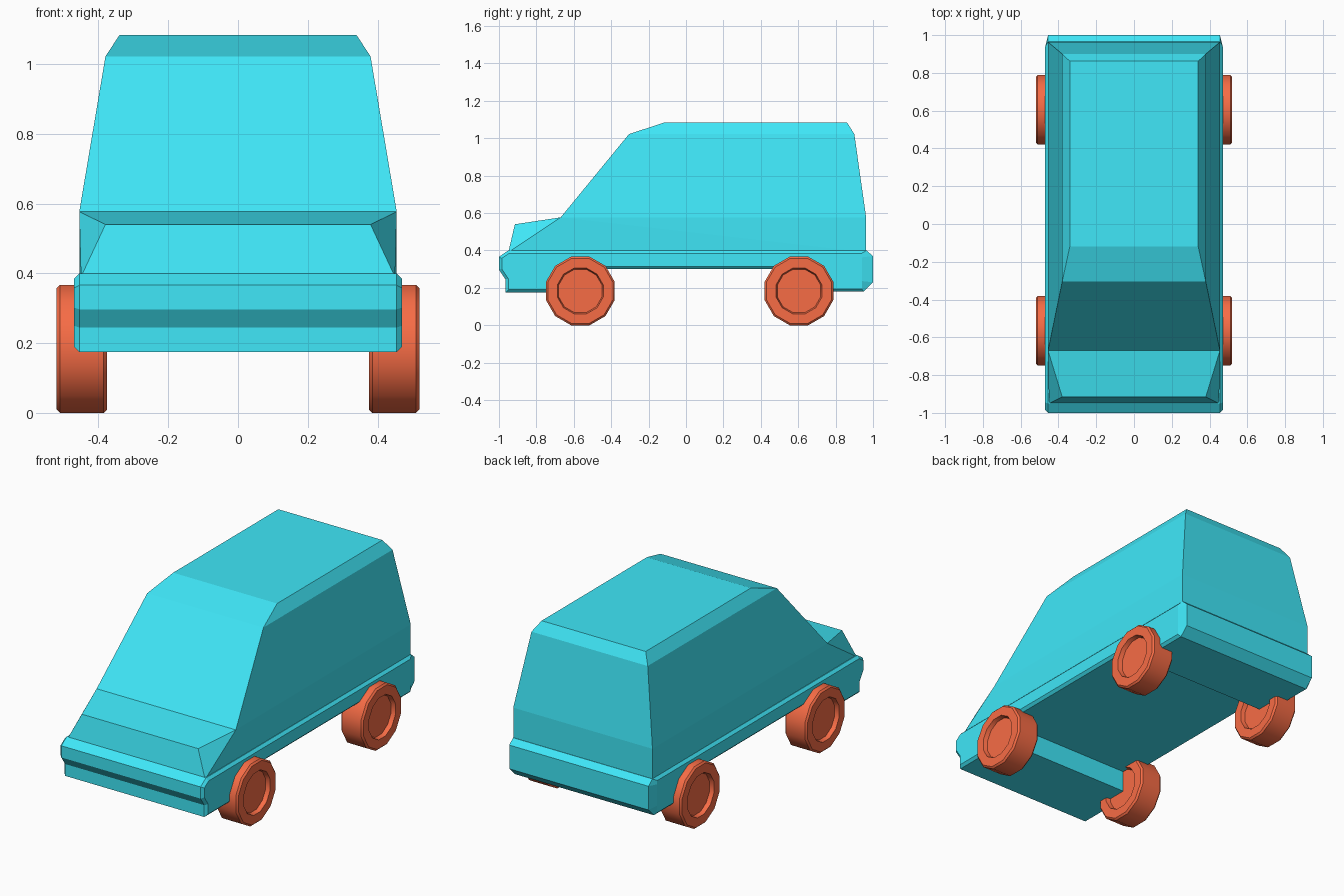
import bpy, bmesh, math

if "Cube" in bpy.data.objects:
    bpy.data.objects.remove(bpy.data.objects["Cube"])


def material(name, color):
    m = bpy.data.materials.new(name)
    m.diffuse_color = color
    m.use_nodes = True
    m.node_tree.nodes["Principled BSDF"].inputs["Base Color"].default_value = m.diffuse_color
    return m


BLUE = material("cyan_paint", (0.05, 0.80, 0.94, 1))
RED = material("red_paint", (0.93, 0.15, 0.06, 1))


def finish(bm, name, mat):
    bmesh.ops.recalc_face_normals(bm, faces=bm.faces[:])
    mesh = bpy.data.meshes.new(name)
    bm.to_mesh(mesh)
    bm.free()
    obj = bpy.data.objects.new(name, mesh)
    bpy.context.collection.objects.link(obj)
    mesh.materials.append(mat)
    return obj


def hull(name, half_points):
    """Convex shell from points on the +x side, mirrored to -x."""
    bm = bmesh.new()
    for x, y, z in half_points:
        for s in (1, -1):
            bm.verts.new((s * x, y, z))
    bmesh.ops.convex_hull(bm, input=bm.verts[:])
    bmesh.ops.dissolve_limit(bm, angle_limit=math.radians(1),
                             verts=bm.verts[:], edges=bm.edges[:])
    return finish(bm, name, BLUE)


# Bumpers and floor: side profile extruded across, with chamfered rims
profile = [(-0.95, 0.40), (-1.0, 0.366), (-1.0, 0.297), (-0.965, 0.245),
           (-0.965, 0.175), (-0.57, 0.175), (-0.57, 0.30), (0.61, 0.30),
           (0.61, 0.18), (0.95, 0.18), (1.0, 0.23), (1.0, 0.37), (0.965, 0.40)]
W = 0.47
bm = bmesh.new()
face = bm.faces.new([bm.verts.new((-W, y, z)) for y, z in profile])
ext = bmesh.ops.extrude_face_region(bm, geom=[face])
for v in ext["geom"]:
    if isinstance(v, bmesh.types.BMVert):
        v.co.x = W
bmesh.ops.recalc_face_normals(bm, faces=bm.faces[:])
rims = [e for e in bm.edges if abs(e.verts[0].co.x - e.verts[1].co.x) < 1e-5]
bmesh.ops.bevel(bm, geom=rims, offset=0.015, segments=1, affect='EDGES')
for v in bm.verts:  # longer chamfer at the rear corners
    if abs(v.co.x) > W - 0.001 and v.co.y > 0.93:
        v.co.y = 0.94
finish(bm, "bumper_and_floor", BLUE)

# Lower body with bonnet
hull("lower_body", [
    (0.45, -0.95, 0.39), (0.38, -0.915, 0.54), (0.455, -0.67, 0.577),
    (0.455, 0.963, 0.577), (0.455, 0.963, 0.39)])

# Cabin with bevelled roof
hull("cabin", [
    (0.455, -0.67, 0.577), (0.455, 0.963, 0.577),
    (0.38, -0.305, 1.022), (0.38, 0.90, 1.022),
    (0.34, -0.12, 1.083), (0.34, 0.862, 1.083)])


def wheel(name, x, y):
    """Twelve-sided wheel with a recessed disc on both faces."""
    R, half, n = 0.19, 0.0725, 12
    section = [(0.120, -half + 0.025), (0.127, -half), (R - 0.010, -half),
               (R, -half + 0.01), (R, half - 0.01), (R - 0.010, half),
               (0.127, half), (0.120, half - 0.025)]
    bm = bmesh.new()
    rings = []
    for r, dx in section:
        rings.append([bm.verts.new((dx, r * math.cos((k + 0.5) * math.tau / n),
                                    r * math.sin((k + 0.5) * math.tau / n)))
                      for k in range(n)])
    for a, b in zip(rings, rings[1:]):
        for k in range(n):
            j = (k + 1) % n
            bm.faces.new((a[k], a[j], b[j], b[k]))
    bm.faces.new(rings[0])
    bm.faces.new(rings[-1])
    obj = finish(bm, name, RED)
    obj.location = (x, y, 0.1835)
    bpy.ops.object.select_all(action='DESELECT')
    obj.select_set(True)
    bpy.context.view_layer.objects.active = obj
    bpy.ops.object.shade_smooth_by_angle(angle=math.radians(35))


# Four wheels
for end, y in (("front", -0.565), ("rear", 0.604)):
    for side, s in (("right", 1), ("left", -1)):
        wheel(f"{end}_{side}_wheel", s * 0.4475, y)
